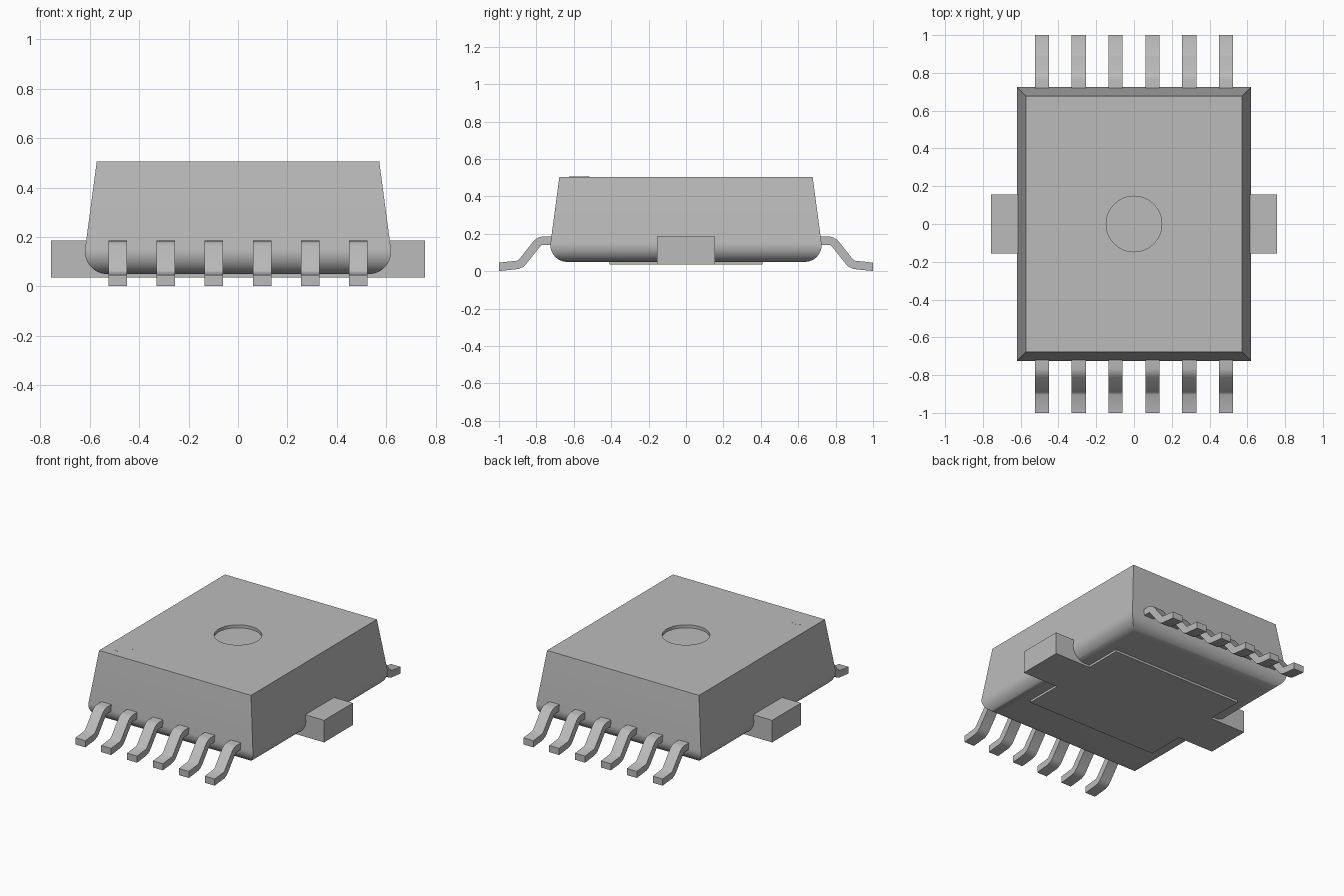
import bpy, bmesh, math

if "Cube" in bpy.data.objects:
    bpy.data.objects.remove(bpy.data.objects["Cube"], do_unlink=True)

grey = bpy.data.materials.new("plain_grey")
grey.use_nodes = True
colour = (0.5, 0.5, 0.5, 1)
grey.diffuse_color = colour
grey.node_tree.nodes["Principled BSDF"].inputs["Base Color"].default_value = colour


def finish(bm, name, smooth=False):
    """Turn a bmesh into a named grey object."""
    bmesh.ops.recalc_face_normals(bm, faces=bm.faces[:])
    mesh = bpy.data.meshes.new(name)
    bm.to_mesh(mesh)
    bm.free()
    mesh.materials.append(grey)
    obj = bpy.data.objects.new(name, mesh)
    bpy.context.collection.objects.link(obj)
    if smooth:
        bpy.ops.object.select_all(action="DESELECT")
        obj.select_set(True)
        bpy.context.view_layer.objects.active = obj
        bpy.ops.object.shade_smooth_by_angle(angle=math.radians(30))
    return obj


def loft(bm, rings):
    """Skin a list of equal-sized point rings and cap both ends."""
    loops = [[bm.verts.new(p) for p in ring] for ring in rings]
    n = len(loops[0])
    for a, b in zip(loops, loops[1:]):
        for i in range(n):
            j = (i + 1) % n
            bm.faces.new((a[i], a[j], b[j], b[i]))
    bm.faces.new(loops[0])
    bm.faces.new(loops[-1])


def prism(name, outline, z0, z1):
    bm = bmesh.new()
    loft(bm, [[(x, y, z) for x, y in outline] for z in (z0, z1)])
    return finish(bm, name)


def circle(cx, cy, r, n=64):
    return [(cx + r * math.cos(math.tau * i / n), cy + r * math.sin(math.tau * i / n))
            for i in range(n)]


# Package body: rounded lower edge running into tapered walls, sharp corners
radius, taper, base, top = 0.09, math.radians(7.6), 0.05, 0.505
section = []
for i in range(13):
    a = -math.pi / 2 + (math.pi / 2 + taper) * i / 12
    section.append((radius * math.cos(a), base + radius + radius * math.sin(a)))
off, z = section[-1]
section.append((off - (top - z) * math.tan(taper), top))
bm = bmesh.new()
loft(bm, [[(sx * (0.53 + o), sy * (0.635 + o), h)
           for sx, sy in ((-1, -1), (1, -1), (1, 1), (-1, 1))] for o, h in section])
body = finish(bm, "package_body")

# Shallow round recess in the top
cutter = prism("recess_cutter", circle(0, 0, 0.147), top - 0.02, top + 0.1)
cutter.hide_render = True
cut = body.modifiers.new("recess", "BOOLEAN")
cut.operation = "DIFFERENCE"
cut.solver = "EXACT"
cut.object = cutter
bpy.ops.object.select_all(action="DESELECT")
body.select_set(True)
bpy.context.view_layer.objects.active = body
bpy.ops.object.modifier_apply(modifier=cut.name)
bpy.data.objects.remove(cutter, do_unlink=True)
bpy.ops.object.shade_smooth_by_angle(angle=math.radians(30))

# Flush corner marker
prism("corner_marker", circle(-0.46, -0.57, 0.055, 32), top - 0.005, top + 0.0003)


# Heat spreader: pad under the body and a bar that forms the two side tabs
def box(name, hx, hy, z0, z1):
    return prism(name, [(-hx, -hy), (hx, -hy), (hx, hy), (-hx, hy)], z0, z1)


box("thermal_pad", 0.49, 0.41, 0.035, 0.1)
box("side_tabs", 0.757, 0.155, 0.035, 0.185)

# Gull-wing leads: a bent centreline thickened to a strip
path = [(0.68, 0.163), (0.765, 0.163), (0.78, 0.16), (0.794, 0.151),
        (0.872, 0.053), (0.883, 0.042), (0.9, 0.034), (1.0, 0.0235)]
half = 0.0225


def strip_outline():
    upper, lower = [], []
    for i, (y, z) in enumerate(path):
        y0, z0 = path[max(i - 1, 0)]
        y1, z1 = path[min(i + 1, len(path) - 1)]
        length = math.hypot(y1 - y0, z1 - z0)
        ny, nz = -(z1 - z0) / length, (y1 - y0) / length
        if i == len(path) - 1:
            ny, nz = 0, 1
        upper.append((y + ny * half, z + nz * half))
        lower.append((y - ny * half, z - nz * half))
    return upper + lower[::-1]


outline = strip_outline()
for side, word in ((-1, "front"), (1, "back")):
    for k in range(6):
        x = (k - 2.5) * 0.195
        bm = bmesh.new()
        loft(bm, [[(x + dx, side * y, z) for y, z in outline] for dx in (-0.0375, 0.0375)])
        finish(bm, f"{word}_lead_{k + 1}", smooth=True)
